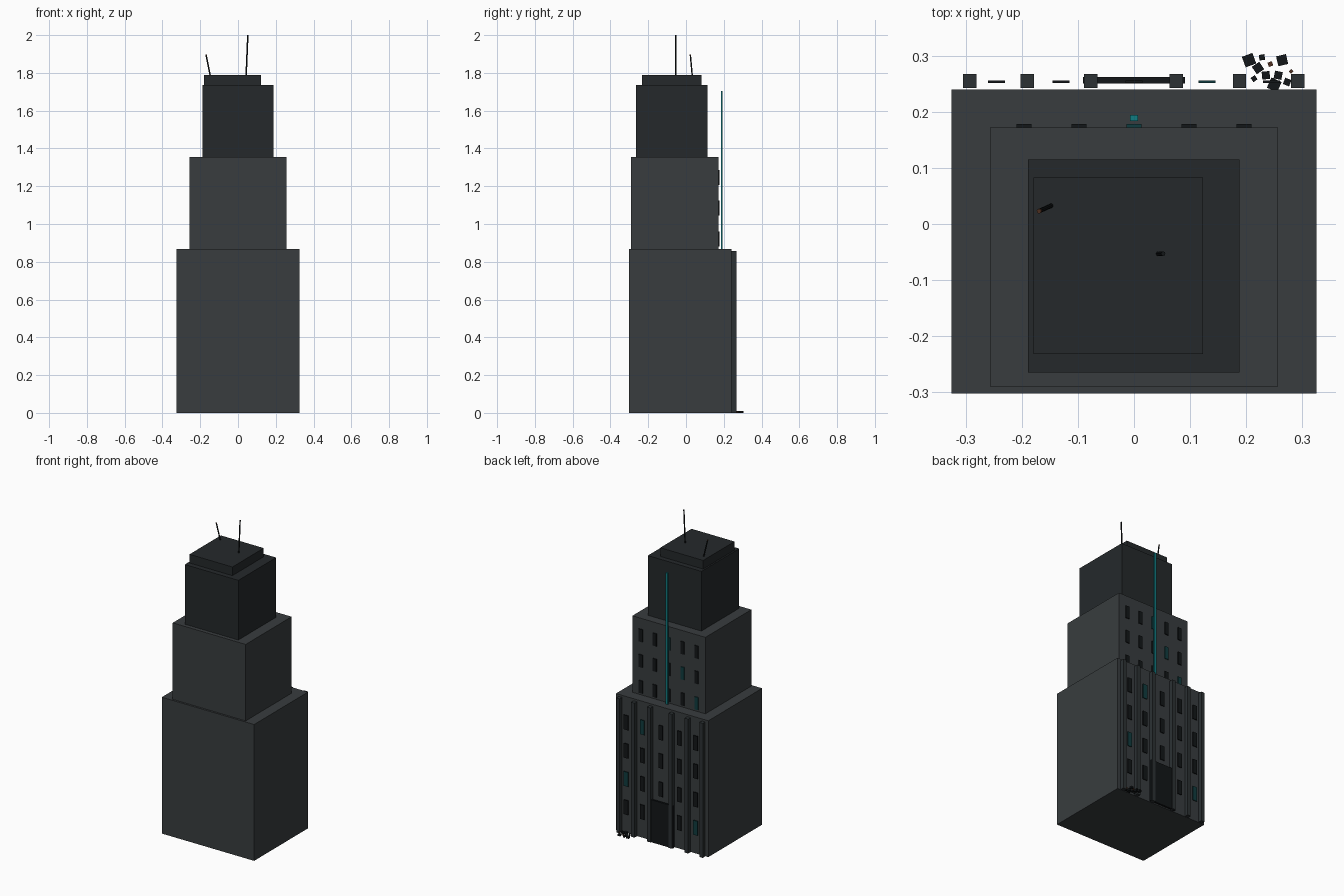
import bpy
import random
from mathutils import Vector

random.seed(4)
default = bpy.data.objects.get("Cube")
if default:
    bpy.data.objects.remove(default, do_unlink=True)


def material(name, r, g, b):
    mat = bpy.data.materials.new(name)
    mat.use_nodes = True
    mat.diffuse_color = (r, g, b, 1)
    mat.node_tree.nodes["Principled BSDF"].inputs["Base Color"].default_value = (r, g, b, 1)
    return mat


concrete = material("concrete", 0.04, 0.046, 0.049)
dark_concrete = material("dark_concrete", 0.018, 0.022, 0.024)
trim = material("pilaster_stone", 0.025, 0.031, 0.034)
glass = material("dark_glass", 0.006, 0.008, 0.009)
lit_glass = material("lit_glass", 0.005, 0.045, 0.05)
glow = material("teal_glow", 0.005, 0.2, 0.22)
rust = material("rust", 0.08, 0.03, 0.015)


def box(name, low, high, mat):
    """Box between two opposite corners."""
    low, high = Vector(low), Vector(high)
    bpy.ops.mesh.primitive_cube_add(size=1, location=(low + high) / 2)
    obj = bpy.context.object
    obj.name = name
    obj.scale = high - low
    bpy.ops.object.transform_apply(location=False, rotation=False, scale=True)
    obj.data.materials.append(mat)
    return obj


def rod(name, start, end, radius, mat):
    """Thin cylinder between two points."""
    start, end = Vector(start), Vector(end)
    axis = end - start
    bpy.ops.mesh.primitive_cylinder_add(vertices=8, radius=radius, depth=axis.length,
                                        location=(start + end) / 2)
    obj = bpy.context.object
    obj.name = name
    obj.rotation_euler = axis.to_track_quat("Z", "Y").to_euler()
    obj.data.materials.append(mat)


def window_grid(name, columns, rows, y, size, lit, skip=()):
    """Grid of thin panes on the back wall; lit lists (column, row) pairs."""
    w, d, h = size
    for c, x in enumerate(columns):
        for r, z in enumerate(rows):
            if (c, r) not in skip:
                box(f"{name}_{c}_{r}", (x - w / 2, y, z - h / 2), (x + w / 2, y + d, z + h / 2),
                    lit_glass if (c, r) in lit else glass)


# Stepped tower
box("lower_block", (-0.325, -0.302, 0), (0.325, 0.24, 0.868), concrete)
box("middle_block", (-0.257, -0.29, 0.868), (0.257, 0.172, 1.355), concrete)
box("upper_block", (-0.189, -0.265, 1.355), (0.188, 0.115, 1.735), dark_concrete)
box("roof_cap", (-0.179, -0.232, 1.735), (0.123, 0.083, 1.79), dark_concrete)

# Pilasters and entrance on the back wall
for i, x in enumerate((-0.293, -0.19, -0.077, 0.075, 0.188, 0.292)):
    box(f"pilaster_{i}", (x - 0.012, 0.242, 0), (x + 0.012, 0.267, 0.856), trim)
box("entrance_door", (-0.091, 0.25, 0), (0.091, 0.262, 0.27), glass)

# Windows
window_grid("lower_window", (-0.245, -0.13, 0, 0.13, 0.245),
            [0.17 + 0.18 * i for i in range(4)], 0.251, (0.03, 0.005, 0.092),
            lit={(0, 0), (3, 3), (4, 1)}, skip={(2, 0)})
window_grid("middle_window", [-0.196 + 0.098 * i for i in range(5)],
            (0.92, 1.085, 1.247), 0.172, (0.026, 0.006, 0.08),
            lit={(0, 0), (1, 1), (2, 2)})

# Glowing vertical strip
box("light_strip", (-0.007, 0.184, 0.868), (0.007, 0.194, 1.705), glow)

# Roof antennas
rod("tall_antenna", (0.043, -0.053, 1.785), (0.052, -0.053, 2.0), 0.004, glass)
rod("bent_antenna", (-0.147, 0.033, 1.785), (-0.169, 0.023, 1.895), 0.004, glass)
rod("bent_antenna_tip", (-0.168, 0.0235, 1.89), (-0.1695, 0.0228, 1.897), 0.0042, rust)

# Rubble: position, size
rubble = [(0.205, 0.292, 0.02), (0.228, 0.297, 0.01), (0.221, 0.278, 0.016),
          (0.264, 0.292, 0.018), (0.235, 0.265, 0.014), (0.214, 0.259, 0.009),
          (0.257, 0.265, 0.014), (0.273, 0.253, 0.012), (0.25, 0.248, 0.02),
          (0.243, 0.285, 0.008), (0.28, 0.272, 0.006)]
for i, (x, y, s) in enumerate(rubble):
    chunk = box(f"rubble_{i}", (x - s / 2, y - s / 2, 0), (x + s / 2, y + s / 2, 0.011),
                rust if s < 0.009 else glass)
    chunk.rotation_euler.z = random.uniform(0, 1.5)
